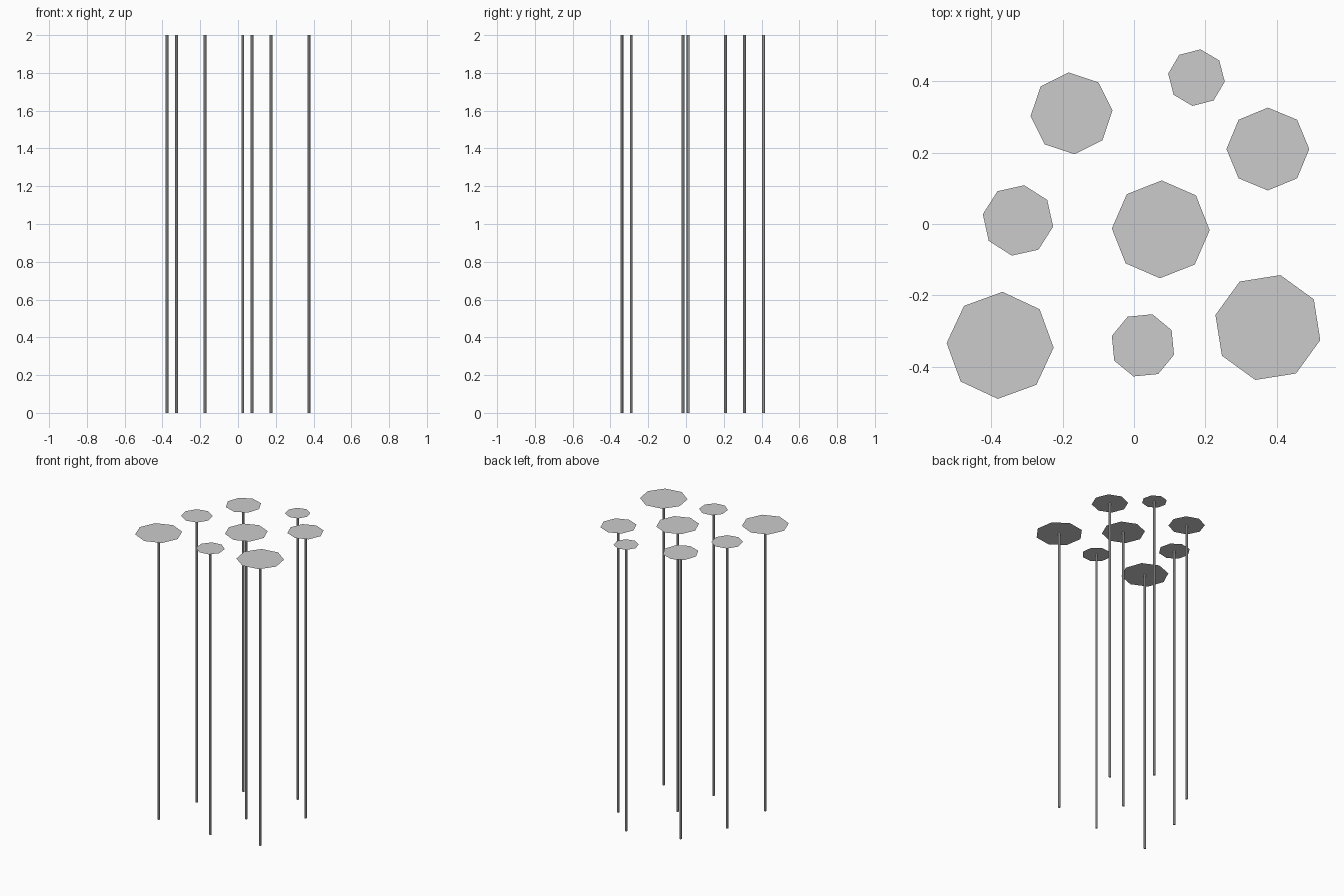
import bpy, bmesh
from math import sin, cos, radians, tau

if "Cube" in bpy.data.objects:
    bpy.data.objects.remove(bpy.data.objects["Cube"])

SIDES = 8
HEIGHT = 2.0
STEM_R = 0.008

# x, y, pad radius, rotation in degrees
PADS = [
    (-0.175, 0.31, 0.115, 94),
    (0.175, 0.41, 0.08, 82),
    (0.375, 0.21, 0.116, 90),
    (-0.325, 0.01, 0.10, 80),
    (0.075, -0.015, 0.137, 89),
    (-0.375, -0.34, 0.15, 87.5),
    (0.025, -0.34, 0.091, 73),
    (0.375, -0.29, 0.151, 76.5),
]


def ring(bm, r, z, rot):
    return [bm.verts.new((r * cos(rot + tau * i / SIDES),
                          r * sin(rot + tau * i / SIDES), z)) for i in range(SIDES)]


def finish(bm, name, x, y):
    mesh = bpy.data.meshes.new(name)
    bm.to_mesh(mesh)
    bm.free()
    ob = bpy.data.objects.new(name, mesh)
    ob.location = (x, y, 0)
    bpy.context.collection.objects.link(ob)


for n, (x, y, r, deg) in enumerate(PADS, 1):
    rot = radians(deg)

    # flat paper-thin leaf pad facing up
    bm = bmesh.new()
    bm.faces.new(ring(bm, r, HEIGHT, rot))
    finish(bm, f"leaf_pad_{n}", x, y)

    # thin straight stem, closed at the foot
    bm = bmesh.new()
    low, high = ring(bm, STEM_R, 0, rot), ring(bm, STEM_R, HEIGHT, rot)
    for i in range(SIDES):
        j = (i + 1) % SIDES
        bm.faces.new((low[i], low[j], high[j], high[i]))
    bm.faces.new(low[::-1])
    finish(bm, f"stem_{n}", x, y)
